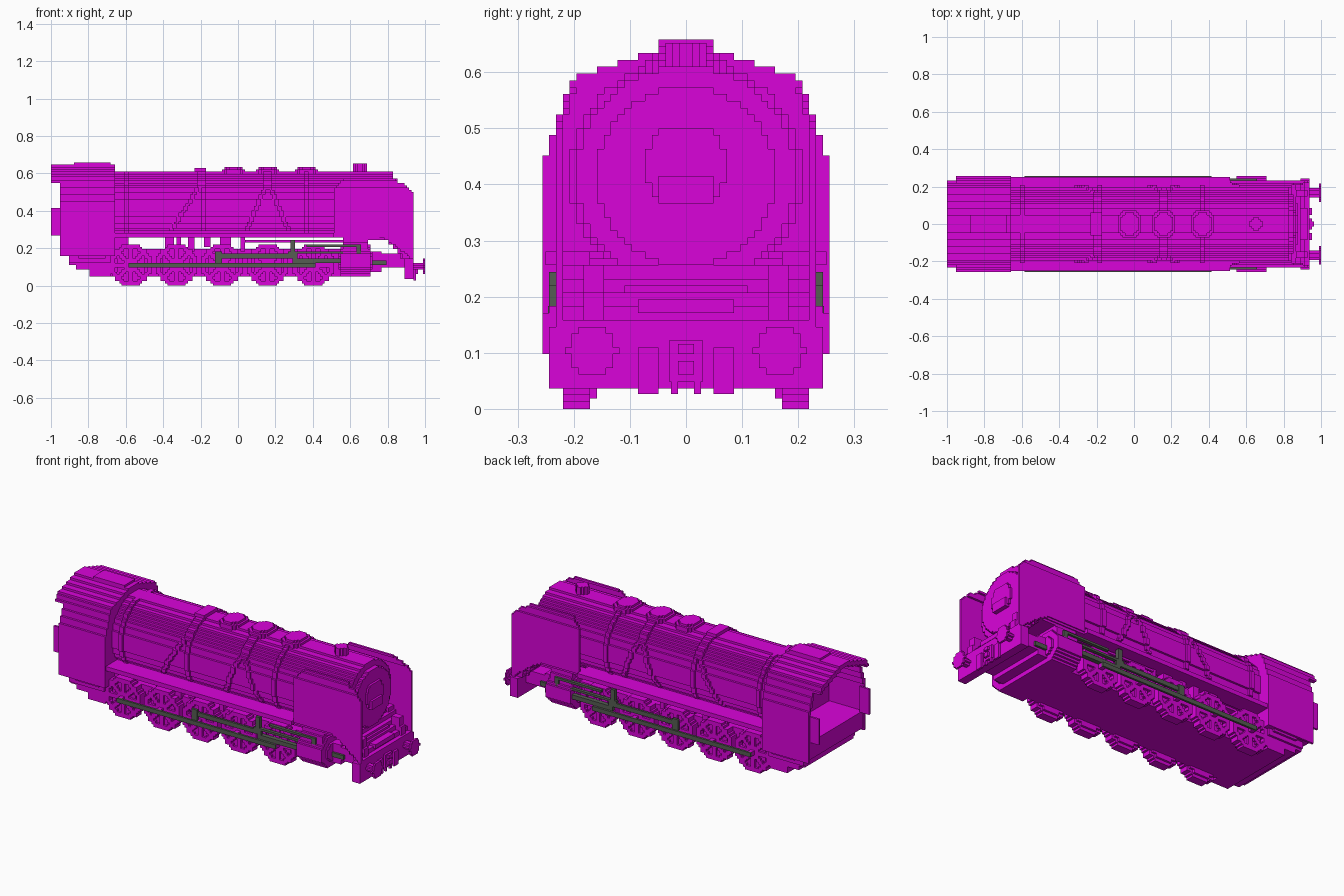
import bpy, bmesh, math
from mathutils import Matrix, Vector

if "Cube" in bpy.data.objects:
    bpy.data.objects.remove(bpy.data.objects["Cube"])

V = 2 / 164          # size of one block; all sizes below are in blocks


def material(name, rgb):
    m = bpy.data.materials.new(name)
    m.use_nodes = True
    m.diffuse_color = (*rgb, 1)
    b = m.node_tree.nodes["Principled BSDF"]
    b.inputs["Base Color"].default_value = (*rgb, 1)
    b.inputs["Roughness"].default_value = 0.8
    return m


PURPLE = material("purple_paint", (0.70, 0.001, 0.70))
STEEL = material("dark_steel", (0.09, 0.11, 0.085))


def part(name, boxes, mat=PURPLE, mirror=False):
    """One object from blocks (x0, x1, y0, y1, z0, z1), optionally mirrored across y."""
    bm = bmesh.new()
    if mirror:
        boxes = boxes + [(a, b, -d, -c, e, f) for a, b, c, d, e, f in boxes]
    for x0, x1, y0, y1, z0, z1 in boxes:
        centre = Vector((x0 + x1, y0 + y1, z0 + z1)) * V / 2
        size = (abs(x1 - x0) * V, abs(y1 - y0) * V, abs(z1 - z0) * V, 1)
        bmesh.ops.create_cube(bm, size=1, matrix=Matrix.Translation(centre) @ Matrix.Diagonal(size))
    me = bpy.data.meshes.new(name)
    bm.to_mesh(me)
    bm.free()
    me.materials.append(mat)
    ob = bpy.data.objects.new(name, me)
    bpy.context.collection.objects.link(ob)


def half(z, r, cz):
    """Half width of a stepped circle in the row starting at z."""
    d = r * r - (z + 0.5 - cz) ** 2
    return round(math.sqrt(d)) if d > 0 else 0


def disc(x0, x1, r, cz, cy=0, zmin=0, zmax=99):
    """Stepped cylinder along x."""
    rows = range(max(zmin, math.floor(cz - r)), min(zmax, math.ceil(cz + r)))
    return [(x0, x1, cy - half(z, r, cz), cy + half(z, r, cz), z, z + 1)
            for z in rows if half(z, r, cz)]


def octagon(x, a, b, z0, z1):
    """Upright stepped octagon, half sizes a and b."""
    return [(x - a + i, x + a - i, -b + 2 - i, b - 2 + i, z0, z1) for i in range(3)]


# Boiler, smokebox door and bands
part("boiler", disc(-54, 68, 16, 34, zmin=21))
part("smokebox_door", disc(68, 70, 13, 34))
part("door_centre", disc(70, 71, 6.2, 35.5, zmin=30, zmax=41) + [(71, 72, -4, 4, 30, 34)])
for i, x in enumerate((-49, 30)):
    part(f"boiler_band_{i}", disc(x - 1, x + 1, 17, 34, zmin=23, zmax=50))

# Sand pipes: a strap over the top with legs that spread lower down
for i, (x, slopes) in enumerate(((-16, (0, -12)), (13, (-8, 8)))):
    b = disc(x - 2, x + 2, 17, 34, zmin=43)
    for s in slopes:
        for z in range(24, 43):
            c = x + round(s * (43 - z) / 19) + (1 if s >= 0 else -1)
            w = half(z, 16, 34)
            b += [(c - 1, c + 1, w - 2, w + 1, z, z + 1), (c - 1, c + 1, -w - 1, 2 - w, z, z + 1)]
    part(f"sand_pipes_{i}", b)
part("pipe_cap", [(-19, -14, -5, 5, 50, 51.5)])

# Domes and chimney
for i, x in enumerate((-2, 13, 30)):
    part(f"dome_{i}", octagon(x, 5, 6, 49, 51) + octagon(x, 4, 5, 51, 52))
part("chimney", octagon(53.5, 3, 3, 49, 53.5))

# Walkway along each side
part("walkway", [(-54, 42, 12, 20.5, 21, 23)], mirror=True)

# Cab: hollow shell from stepped rows, open at the back
STEPS = [(37, 21), (40, 20), (43, 19), (46, 18), (48, 17), (49, 16), (50, 13), (51, 10), (52, 7), (53, 4)]


def cab_half(z):
    return next((w for top, w in STEPS if z < top), 0)


shell, fill = [], []
for z in range(13, 53):
    w = cab_half(z)
    inner = max(0, min(w, cab_half(z + 2)) - 1)
    shell.append((-82 if z >= 45 else -78, -54, inner, w, z, z + 1))
    fill.append((-60, -54, -w + 1, w - 1, z, z + 1))
part("cab_shell", shell, mirror=True)
part("cab_front_wall", fill)
part("roof_hatch", [(-72, -56, -4, 4, 52, 54)])
part("cab_rear_wings", [(-82, -77, 18, 19, 22, 34)], mirror=True)
part("cab_floor", [(-77.5, -54, -20, 20, 14, 22)])
part("cab_steps", [(-74, -56, 17, 19, 10, 13), (-70, -58, 17, 20, 12, 14)], mirror=True)

# Chassis, stepping up towards the front, and trailing block
part("chassis", [(-65, 58, -14, 14, 4, 16), (58, 63, -14, 14, 6, 15), (63, 73, -14, 14, 8, 14)])
part("trailing_block", [(-74, -56, -18, 18, 9, 14), (-71, -56, -18, 18, 7, 9), (-65, -56, -18, 18, 4, 7)])
part("boiler_supports", [(-54, -48, 6, 14, 15, 22), (-32, -28, 9, 15, 17, 21), (-27, -25, 9, 15, 15, 22),
                         (-22, -19, 9, 15, 15, 22), (-15, -12, 9, 15, 17, 21), (-8, -3, 9, 15, 17, 21),
                         (1, 3, 9, 15, 15, 22), (46, 57, 4, 18, 15, 22)], mirror=True)


# Spoked wheels, made from runs of blocks in a disc
def wheel_solid(a, b):
    r = math.hypot(a, b)
    spoke = min(abs(a), abs(b), abs(a - b) / 1.4, abs(a + b) / 1.4) < 0.8
    return r <= 9.2 and (r > 7.2 or r < 3.2 or spoke)


wheel = []
for z in range(18):
    start = None
    for x in range(-9, 11):
        solid = wheel_solid(x + 0.5, z - 8.5) and x < 9
        if solid and start is None:
            start = x
        elif not solid and start is not None:
            wheel.append((start, x, 14, 18, z, z + 1))
            start = None
for i in range(5):
    c = -47 + 20 * i
    b = [(x0 + c, x1 + c, y0, y1, z0, z1) for x0, x1, y0, y1, z0, z1 in wheel]
    # backing plates and crank pin
    b += [(c - 6, c + 6, 13, 17, 3, 15), (c - 4, c + 4, 13, 17, 1.5, 16.5), (c - 1, c + 1, 17, 20.2, 8, 10)]
    part(f"wheel_pair_{i}", b, mirror=True)

# Cylinders
part("cylinders", disc(45, 58, 7, 11, 14) + disc(44, 59, 4, 11, 14) + [(46, 57, 12, 19, 16, 19)], mirror=True)

# Rods and valve gear
part("coupling_rods", [(-48, 34, 20, 21, 8, 10)], STEEL, True)
part("main_rods", [(-10, 26, 19, 20, 12, 14), (-10, -7, 19, 20.2, 10, 15)], STEEL, True)
part("crosshead_guides", [(24, 53, 18, 20, 10, 12), (22, 46, 18.5, 20, 14, 15),
                          (30, 53, 18.5, 20, 17, 18), (23, 25, 18, 20, 12, 20),
                          (52, 54, 18, 20, 11, 18)], STEEL, True)
part("piston_tails", [(59, 65, 13, 15, 9, 11)], STEEL, True)
part("reversing_rods", [(3, 55, 15, 16, 19, 20)], PURPLE, True)

# Side deflector plates with rounded top corners and a swept lower front
plates = []
for z in range(12, 47):
    y = 18 if z < 43 else 17 if z < 46 else 16
    rear = 42 + max(0, z - 42) if z >= 22 else 60 + round(15 * ((22 - z) / 10) ** 0.8)
    front = 77 - max(0, z - 40) - (2 if z > 44 else 0)
    plates.append((rear, front, y, y + 1, z, z + 1))
part("deflector_plates", plates, mirror=True)
part("deflector_brackets", [(42, 68, 14, 18.5, 21, 23)], mirror=True)

# Front deck stepping down to the buffer beam
deck = [(57, 67, -18, 18, 20, 22)]
for i in range(5):
    deck.append((66 + 2 * i, 69 + 2 * i, -18, 18, 18 - 2 * i, 21 - 2 * i))
part("front_deck", deck)
part("deck_step", [(70, 76, -7, 7, 14, 16), (68, 72, -9, 9, 16, 18)])
part("lamps", [(71, 76, 12, 15, 12, 17), (71, 75, 12, 15, 17, 21)], mirror=True)
part("buffer_beam", [(73, 77, -20, 20, 3, 12)])

# Buffers, coupling and hoses
part("buffers", disc(81, 82, 3.6, 8.5, 13.7, zmin=5, zmax=12) + disc(77, 81, 1.8, 8.5, 13.7), mirror=True)
part("coupling", [(77, 78, -2.5, 2.5, 4, 10), (78, 79, -1.2, 1.2, 5, 7), (78, 79, -1.2, 1.2, 8, 9.5)])
part("hoses", [(77, 78, 4, 7, 2.2, 9), (77, 78, 1.2, 2.2, 2.2, 6)], mirror=True)
